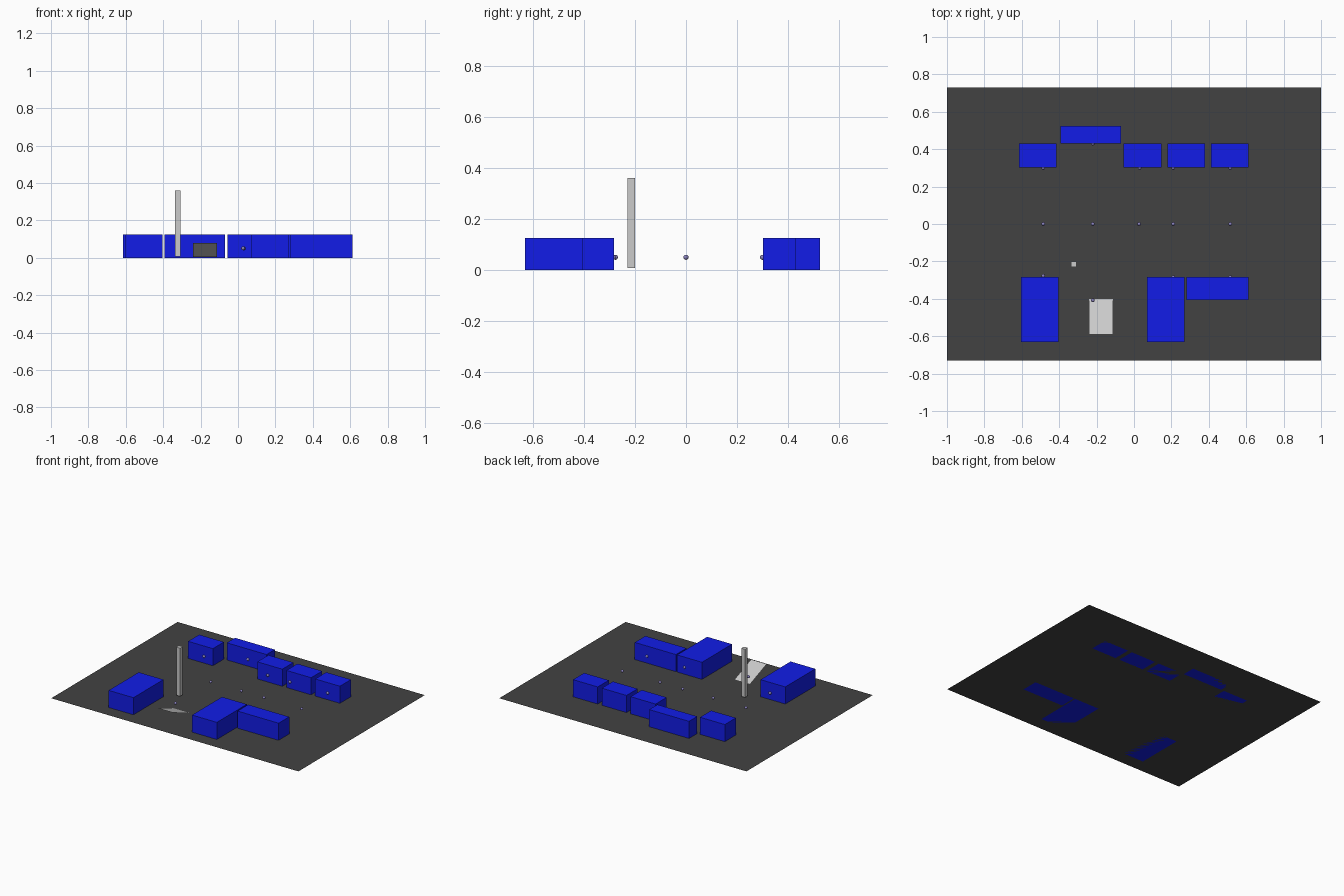
import bpy, bmesh
from mathutils import Matrix

if "Cube" in bpy.data.objects:
    bpy.data.objects.remove(bpy.data.objects["Cube"])


def material(name, rgb):
    m = bpy.data.materials.new(name)
    m.diffuse_color = (*rgb, 1)
    m.use_nodes = True
    m.node_tree.nodes["Principled BSDF"].inputs["Base Color"].default_value = m.diffuse_color
    return m


asphalt = material("asphalt", (0.055, 0.055, 0.055))
blue = material("blue", (0.006, 0.012, 0.8))
lilac = material("lilac", (0.25, 0.22, 0.5))


def finish(bm, name, mat=None):
    me = bpy.data.meshes.new(name)
    bm.to_mesh(me)
    bm.free()
    if mat:
        me.materials.append(mat)
    ob = bpy.data.objects.new(name, me)
    bpy.context.collection.objects.link(ob)
    return ob


def box(name, x0, x1, y0, y1, z0, z1, mat=None):
    bm = bmesh.new()
    centre = Matrix.Translation(((x0 + x1) / 2, (y0 + y1) / 2, (z0 + z1) / 2))
    size = Matrix.Diagonal((x1 - x0, y1 - y0, z1 - z0, 1))
    bmesh.ops.create_cube(bm, size=1, matrix=centre @ size)
    return finish(bm, name, mat)


def quad(name, corners, mat=None):
    bm = bmesh.new()
    bm.faces.new([bm.verts.new(c) for c in corners])
    return finish(bm, name, mat)


# Ground sheet
quad("ground", [(-1, -0.73, 0), (1, -0.73, 0), (1, 0.73, 0), (-1, 0.73, 0)], asphalt)

# Building blocks: x0, x1, y0, y1
blocks = [
    (-0.615, -0.415, 0.302, 0.43), (-0.392, -0.07, 0.43, 0.525),
    (-0.055, 0.147, 0.302, 0.43), (0.18, 0.38, 0.302, 0.43),
    (0.413, 0.613, 0.302, 0.43), (-0.605, -0.405, -0.63, -0.283),
    (0.069, 0.27, -0.63, -0.283), (0.28, 0.613, -0.406, -0.283),
]
for i, b in enumerate(blocks):
    box(f"building_{i + 1}", *b, 0, 0.125, blue)

# Tall post
box("post", -0.338, -0.308, -0.23, -0.20, 0.008, 0.36)

# Sloping ramp sheet, high at the front
quad("ramp", [(-0.24, -0.59, 0.078), (-0.113, -0.59, 0.078),
              (-0.113, -0.40, 0.004), (-0.24, -0.40, 0.004)])

# Small marker balls at the doors and along the street
markers = [
    (-0.485, 0.30), (-0.22, 0.43), (0.03, 0.30), (0.21, 0.30), (0.515, 0.30),
    (-0.485, 0), (-0.22, 0), (0.027, 0), (0.21, 0), (0.515, 0),
    (-0.485, -0.277), (-0.22, -0.408), (0.21, -0.285), (0.515, -0.285),
]
for i, (x, y) in enumerate(markers):
    bm = bmesh.new()
    bmesh.ops.create_uvsphere(bm, u_segments=16, v_segments=8, radius=0.01,
                              matrix=Matrix.Translation((x, y, 0.05)))
    for f in bm.faces:
        f.smooth = True
    finish(bm, f"marker_{i + 1}", lilac)
